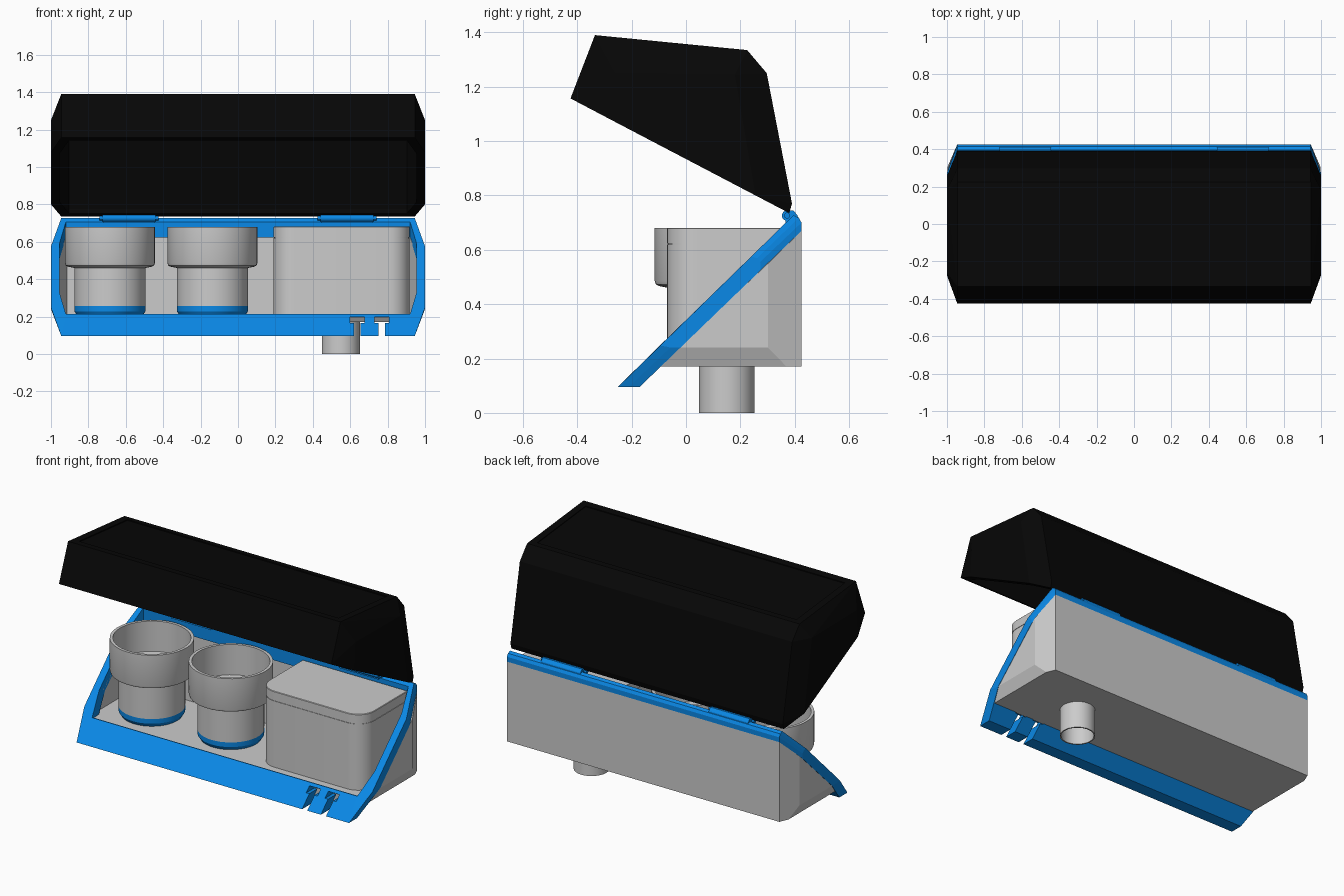
import bpy, bmesh
from math import sin, cos, pi, radians

if "Cube" in bpy.data.objects:
    bpy.data.objects.remove(bpy.data.objects["Cube"])

def material(name, col):
    m = bpy.data.materials.new(name)
    m.diffuse_color = (*col, 1)
    m.use_nodes = True
    m.node_tree.nodes["Principled BSDF"].inputs["Base Color"].default_value = m.diffuse_color
    return m

BLUE = material("blue", (0.003, 0.25, 0.8))
BLACK = material("black", (0.002, 0.002, 0.002))

def finish(name, bm, mat=None, smooth=False):
    bmesh.ops.recalc_face_normals(bm, faces=bm.faces)
    me = bpy.data.meshes.new(name)
    bm.to_mesh(me)
    bm.free()
    ob = bpy.data.objects.new(name, me)
    bpy.context.collection.objects.link(ob)
    if mat:
        me.materials.append(mat)
    if smooth:
        bpy.ops.object.select_all(action='DESELECT')
        ob.select_set(True)
        bpy.context.view_layer.objects.active = ob
        bpy.ops.object.shade_smooth_by_angle(angle=radians(30))
    return ob

def loft(name, rings, mat=None, loop=False, smooth=False):
    """Bridge equal rings of points; cap the ends, or close into a loop."""
    bm = bmesh.new()
    vs = [[bm.verts.new(p) for p in r] for r in rings]
    n = len(vs[0])
    pairs = list(zip(vs, vs[1:])) + ([(vs[-1], vs[0])] if loop else [])
    for a, b in pairs:
        for i in range(n):
            j = (i + 1) % n
            bm.faces.new((a[i], a[j], b[j], b[i]))
    if not loop:
        bm.faces.new(vs[0])
        bm.faces.new(vs[-1])
    return finish(name, bm, mat, smooth)

def lathe(name, x, y, prof, mat=None, loop=False, n=48):
    rings = [[(x + r * cos(2 * pi * i / n), y + r * sin(2 * pi * i / n), z)
              for i in range(n)] for r, z in prof]
    return loft(name, rings, mat, loop, True)

def hull(name, half, mat=None):
    """Convex solid from points mirrored in x."""
    bm = bmesh.new()
    for x, y, z in half:
        for s in (-1, 1):
            bm.verts.new((s * x, y, z))
    res = bmesh.ops.convex_hull(bm, input=bm.verts)
    junk = list({v for v in res["geom_interior"] + res["geom_unused"]
                 if isinstance(v, bmesh.types.BMVert)})
    bmesh.ops.delete(bm, geom=junk, context='VERTS')
    bmesh.ops.recalc_face_normals(bm, faces=bm.faces)
    bmesh.ops.dissolve_limit(bm, angle_limit=radians(2), verts=bm.verts, edges=bm.edges)
    return finish(name, bm, mat)

def cut(ob, cutter):
    m = ob.modifiers.new("cut", 'BOOLEAN')
    m.operation, m.solver, m.object = 'DIFFERENCE', 'EXACT', cutter
    bpy.context.view_layer.objects.active = ob
    bpy.ops.object.modifier_apply(modifier=m.name)
    bpy.data.objects.remove(cutter)

def octagon(x, xc, yf, zf, yb, zb, d):
    """Chamfered rectangle tilted from front (yf, zf) to back (yb, zb)."""
    pts = [(-xc, yf), (xc, yf), (x, yf + d), (x, yb - d),
           (xc, yb), (-xc, yb), (-x, yb - d), (-x, yf + d)]
    return [(px, py, zf + (zb - zf) * (py - yf) / (yb - yf)) for px, py in pts]

# Sloped blue frame with rounded back edge
frame = loft("sloped_frame", [
    octagon(1, .945, -.17, .096, .425, .67, .15),
    octagon(1, .945, -.21, .096, .425, .70, .152),
    octagon(1, .945, -.23, .096, .415, .718, .154),
    octagon(1, .945, -.25, .096, .395, .727, .155),
    octagon(.955, .92, -.132, .213, .375, .707, .12),
    octagon(.955, .92, -.075, .188, .375, .622, .12)], BLUE, loop=True)

# T-shaped cord slots in the front bar
for cx in (.638, .768):
    t = [(-.018, .05), (.018, .05), (.018, .166), (.039, .166),
         (.039, .198), (-.039, .198), (-.039, .166), (-.018, .166)]
    cut(frame, loft("slot_cutter", [[(cx + a, y, z) for a, z in t] for y in (-.4, 0)]))

# Grey tub
tub = hull("tub", [
    (.969, -.10, .17), (.945, .425, .17), (.969, .37, .17), (.93, -.12, .2),
    (.998, -.024, .24), (.998, .302, .24), (.998, .302, .55), (.945, .425, .67)])
cut(tub, hull("tub_cutter", [(x, y, z) for z in (.205, .9)
                             for x, y in ((.955, -.3), (.955, .265), (.915, .385))]))

# Drain pipe underneath
lathe("drain_pipe", .55, .15, [(.102, .172), (.102, 0), (.094, 0), (.094, .165)])

# Stepped cups with blue base rings
for i, cx in enumerate((-.685, -.137)):
    lathe(f"cup_{i + 1}", cx, .125, [
        (.19, .257), (.19, .46), (.225, .467), (.236, .473), (.24, .485), (.24, .68),
        (.222, .68), (.222, .49), (.17, .485), (.165, .262)])
    lathe(f"cup_base_ring_{i + 1}", cx, .125, [
        (.175, .205), (.186, .222), (.19, .228), (.19, .257)], BLUE)

# Storage box with rounded front corners
def box_ring(z, o, r=.11):
    x0, x1, y0, y1 = .19 + o, .918 - o, -.07 + o, .37 - o
    r -= o
    arc = [pi / 16 * k for k in range(9)]
    return ([(x1, y1, z), (x0, y1, z)]
            + [(x0 + r - r * cos(a), y0 + r - r * sin(a), z) for a in arc]
            + [(x1 - r + r * sin(a), y0 + r - r * cos(a), z) for a in arc])

loft("storage_box", [box_ring(.204, 0), box_ring(.62, 0)], smooth=True)
loft("storage_box_lid", [box_ring(.62, .003), box_ring(.624, .003), box_ring(.624, 0),
                         box_ring(.678, 0), box_ring(.681, .003)], smooth=True)

# Open black lid
shell = [(.945, -.425, 1.157), (.945, -.335, 1.39), (.945, .225, 1.335),
         (.945, .297, 1.25), (.945, .39, .77), (.945, .38, .735),
         (1, -.275, 1.078), (1, .256, .80), (1, -.26, 1.25), (1, .18, 1.245)]
lid = hull("lid", shell, BLACK)
cy, cz = -.022, .946
inner = [(x * .955, cy + (y - cy) * .925 - .004, cz + (z - cz) * .925 - .008)
         for x, y, z in shell]
cut(lid, hull("lid_cutter", inner))

# Shallow recessed panel in the lid roof
roof = lambda y, d: 1.39 - (y + .335) * .0982 + d
cut(lid, hull("panel_cutter", [(.9, y, roof(y, d)) for y in (-.29, .19) for d in (-.006, .1)]))

# Hinges: blue barrel and leaf between dark knuckles
def rod(name, xa, xb, r, mat):
    loft(name, [[(x, .372 + r * cos(pi * k / 10), .726 + r * sin(pi * k / 10))
                 for k in range(20)] for x in (xa, xb)], mat, smooth=True)

for side, s in (("left", -1), ("right", 1)):
    c = .582 * s
    rod(f"hinge_barrel_{side}", c - .142, c + .142, .019, BLUE)
    rod(f"hinge_pin_{side}", c - .158, c + .158, .011, BLUE)
    leaf = [(.365, .70), (.415, .71), (.410, .727), (.395, .745), (.372, .745)]
    loft(f"hinge_leaf_{side}", [[(c + d, y, z) for y, z in leaf]
                                for d in (-.137, .137)], BLUE)
